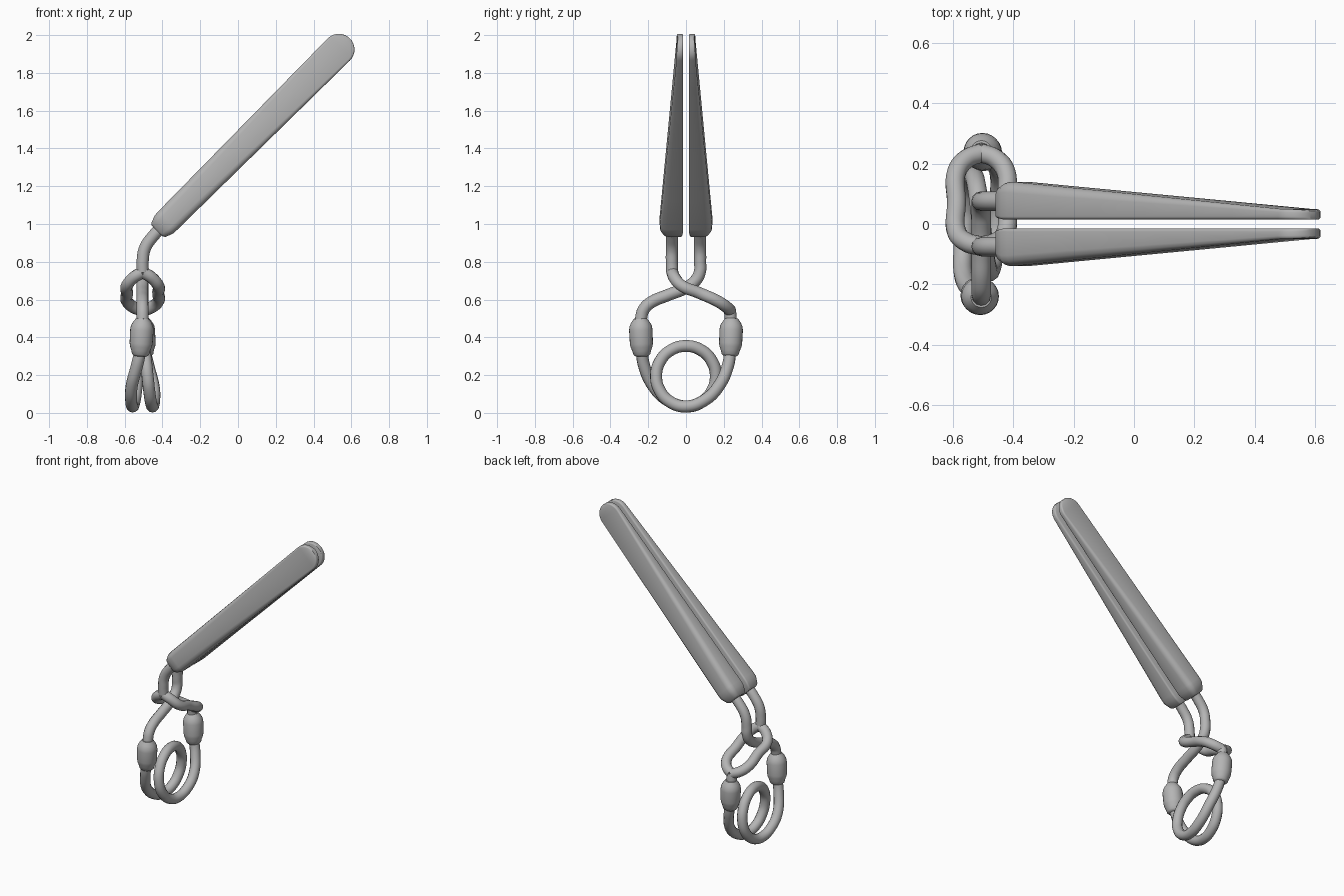
import bpy, bmesh, math
from mathutils import Vector

old = bpy.data.objects.get("Cube")
if old:
    bpy.data.objects.remove(old, do_unlink=True)

CX, WIRE = -0.505, 0.032

steel = bpy.data.materials.new("satin_grey")
steel.use_nodes = True
grey = (0.46, 0.46, 0.46, 1)
steel.diffuse_color = grey
steel.node_tree.nodes["Principled BSDF"].inputs["Base Color"].default_value = grey


def activate(ob):
    bpy.ops.object.select_all(action='DESELECT')
    ob.select_set(True)
    bpy.context.view_layer.objects.active = ob


def finish(ob, angle=40):
    activate(ob)
    bpy.ops.object.shade_smooth_by_angle(angle=math.radians(angle))


def wire(name, paths):
    """Round wire through the given points, one spline per path."""
    cu = bpy.data.curves.new(name, 'CURVE')
    cu.dimensions = '3D'
    cu.bevel_depth, cu.bevel_resolution = WIRE, 4
    cu.resolution_u, cu.use_fill_caps = 8, True
    for path in paths:
        sp = cu.splines.new('BEZIER')
        sp.bezier_points.add(len(path) - 1)
        for bp, co in zip(sp.bezier_points, path):
            bp.co = (CX + co[0], co[1], co[2])
            bp.handle_left_type = bp.handle_right_type = 'AUTO'
    cu.materials.append(steel)
    ob = bpy.data.objects.new(name, cu)
    bpy.context.collection.objects.link(ob)
    activate(ob)
    bpy.ops.object.convert(target='MESH')
    finish(bpy.context.object, 60)


def loft(name, rings, angle=40):
    """Skin closed rings of points and cap both ends."""
    bm = bmesh.new()
    rows = [[bm.verts.new(p) for p in ring] for ring in rings]
    n = len(rows[0])
    for a, b in zip(rows, rows[1:]):
        for i in range(n):
            j = (i + 1) % n
            bm.faces.new((a[i], a[j], b[j], b[i]))
    bm.faces.new(rows[0])
    bm.faces.new(rows[-1])
    bmesh.ops.recalc_face_normals(bm, faces=bm.faces)
    me = bpy.data.meshes.new(name)
    bm.to_mesh(me)
    bm.free()
    me.materials.append(steel)
    ob = bpy.data.objects.new(name, me)
    bpy.context.collection.objects.link(ob)
    finish(ob, angle)


# Jaws: tapered bars with a flat inner face and rounded outer edges
BASE = Vector((-0.42, 0, 0.97))
ALONG = Vector((1, 0, 1)).normalized()
ACROSS = Vector((-1, 0, 1)).normalized()


def jaw_ring(side, s, half, inner, outer):
    """Rounded rectangle, softer on the outer side."""
    ring = []
    thick = outer - inner
    soft, crisp = min(0.3 * thick, 0.5 * half), min(0.01, 0.3 * thick, 0.4 * half)
    corners = ((1, outer, soft, 0), (-1, outer, soft, 90),
               (-1, inner, crisp, 180), (1, inner, crisp, 270))
    for w, y, r, start in corners:
        cw = w * (half - r)
        cy = y - r if y == outer else y + r
        for k in range(4):
            a = math.radians(start + 30 * k)
            # angle zero points across, ninety degrees turns through outward
            ca, sa = (math.cos(a), math.sin(a))
            ring.append(BASE + ALONG * s + ACROSS * (cw + r * ca)
                        + Vector((0, side * (cy + r * sa), 0)))
    return ring


def jaw(name, side):
    inner = 0.015
    stations = [(-0.01, 0.042, 0.025, 0.112), (0, 0.054, 0.02, 0.122),
                (0.04, 0.068, inner, 0.138), (0.07, 0.07, inner, 0.139)]
    start, tip, end_half = 0.07, 1.349, 0.083
    for k in range(1, 7):
        t = k / 6
        stations.append((start + (tip - start) * t, 0.07 + (end_half - 0.07) * t,
                         inner, 0.139 - 0.089 * t))
    for k in range(1, 8):
        a = math.radians(11.5 * k)
        stations.append((tip + end_half * math.sin(a), end_half * math.cos(a),
                         inner, 0.05 - 0.008 * (1 - math.cos(a))))
    loft(name, [jaw_ring(side, *st) for st in stations])


jaw("left_jaw", 1)
jaw("right_jaw", -1)

# Upper arms bend down from each jaw towards the crossing
def upper(side):
    return [(0.11, side * 0.075, 0.99), (0.055, side * 0.075, 0.935),
            (0.012, side * 0.075, 0.87), (0, side * 0.075, 0.8),
            (0, side * 0.073, 0.745)]


def lower(side):
    return [(0, side * 0.222, 0.55), (0, side * 0.236, 0.51),
            (0, side * 0.238, 0.44)]


# Plain arm runs through the slot of the other arm
wire("plain_arm", [upper(1) + [(0, 0.05, 0.7), (0, 0, 0.663), (0, -0.1, 0.622),
                               (0, -0.185, 0.585)] + lower(-1)])

# Slotted arm splits into two prongs and joins again
prongs = [[(0, -0.073, 0.745), (x * 0.6, -0.06, 0.715), (x, -0.025, 0.675),
           (x, 0.07, 0.635), (x, 0.17, 0.59), (x * 0.6, 0.215, 0.56),
           (0, 0.235, 0.54)] for x in (-0.082, 0.082)]
wire("slotted_arm", [upper(-1)] + prongs + [[(0, 0.232, 0.545)] + lower(1)[1:]])


# Sleeves join the arms to the spring
def sleeve(name, side):
    top = Vector((CX, side * 0.242, 0.5))
    bottom = Vector((CX + side * 0.012, side * 0.233, 0.3))
    axis = (bottom - top).normalized()
    u = axis.cross(Vector((0, 1, 0))).normalized()
    v = axis.cross(u)
    profile = ((0, 0.034), (0.1, 0.049), (0.2, 0.059), (0.3, 0.062), (0.66, 0.061),
               (0.75, 0.058), (0.85, 0.05), (0.95, 0.045), (1, 0.034))
    rings = []
    for t, r in profile:
        c = top.lerp(bottom, t)
        rings.append([c + r * (u * math.cos(a) + v * math.sin(a))
                      for a in (math.tau * k / 24 for k in range(24))])
    loft(name, rings, 50)


sleeve("left_sleeve", 1)
sleeve("right_sleeve", -1)

# Coil spring: a leg from each sleeve and one full turn between them
leg = [(-0.008, -0.236, 0.34), (-0.03, -0.222, 0.25),
       (-0.058, -0.172, 0.14), (-0.061, -0.1, 0.068)]
turn = []
for k in range(13):
    a = math.tau * k / 12
    turn.append((-0.053 + 0.106 * k / 12, 0.158 * math.sin(a), 0.194 - 0.16 * math.cos(a)))
far_leg = [(-x, -y, z) for x, y, z in reversed(leg)]
wire("coil_spring", [leg + turn + far_leg])
